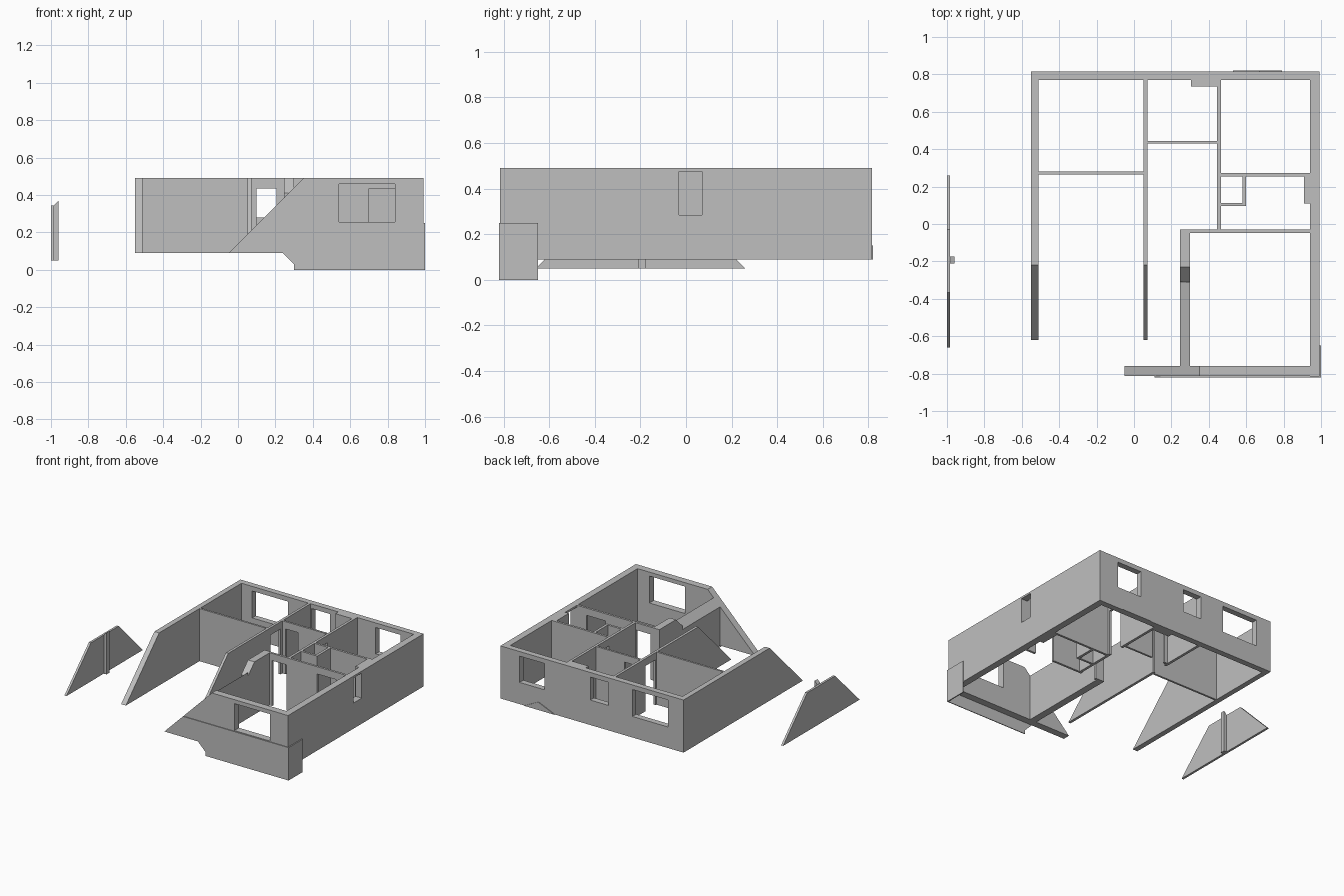
import bpy, bmesh
from mathutils import Vector

cube = bpy.data.objects.get("Cube")
if cube:
    bpy.data.objects.remove(cube, do_unlink=True)

# One plaster material for the whole shell
grey = bpy.data.materials.new("plaster_grey")
grey.use_nodes = True
COLOUR = (0.52, 0.52, 0.52, 1)
grey.diffuse_color = COLOUR
grey.node_tree.nodes["Principled BSDF"].inputs["Base Color"].default_value = COLOUR

FLOOR, TOP, DOOR_TOP = 0.09, 0.49, 0.435


def prism(name, profile, axis, start, end):
    """Extrude a 2D profile along an axis: x takes (y, z), y takes (x, z)."""
    place = {"x": lambda a, b: Vector((start, a, b)),
             "y": lambda a, b: Vector((a, start, b))}[axis]
    bm = bmesh.new()
    face = bm.faces.new([bm.verts.new(place(a, b)) for a, b in profile])
    out = bmesh.ops.extrude_face_region(bm, geom=[face])
    step = place(0, 0) * 0
    step[0 if axis == "x" else 1] = end - start
    bmesh.ops.translate(bm, vec=step,
                        verts=[v for v in out["geom"] if isinstance(v, bmesh.types.BMVert)])
    bmesh.ops.recalc_face_normals(bm, faces=bm.faces)
    mesh = bpy.data.meshes.new(name)
    bm.to_mesh(mesh)
    bm.free()
    mesh.materials.append(grey)
    obj = bpy.data.objects.new(name, mesh)
    bpy.context.collection.objects.link(obj)
    return obj


def block(name, x0, x1, y0, y1, z0=FLOOR, z1=TOP):
    return prism(name, [(x0, z0), (x1, z0), (x1, z1), (x0, z1)], "y", y0, y1)


def cut(wall, *opening):
    """Cut one rectangular opening through a wall."""
    cutter = block("opening_cutter", *opening)
    cutter.hide_render = True
    mod = wall.modifiers.new("opening", "BOOLEAN")
    mod.operation, mod.solver, mod.object = "DIFFERENCE", "EXACT", cutter
    with bpy.context.temp_override(object=wall, active_object=wall):
        bpy.ops.object.modifier_apply(modifier=mod.name)
    bpy.data.objects.remove(cutter, do_unlink=True)


# Back wall with three windows
back = block("back_wall", -0.55, 0.992, 0.77, 0.815)
for x0, x1, sill in ((-0.42, -0.12, 0.25), (0.08, 0.235, 0.28), (0.62, 0.83, 0.255)):
    cut(back, x0, x1, 0.7, 0.9, sill, 0.455)

# Side wall with a narrow window
side = block("left_side_wall", 0.94, 0.992, -0.815, 0.77)
cut(side, 0.9, 1.1, -0.03, 0.07, 0.285, 0.475)

# Gable wall at the front, cut off along the roof pitch
front = prism("front_wall", [(-0.05, FLOOR), (0.94, FLOOR), (0.94, TOP), (0.35, TOP)],
              "y", -0.814, -0.76)
cut(front, 0.54, 0.84, -0.9, -0.7, 0.255, 0.46)

# Walls that fall to the floor along the front roof pitch
pitched = [(-0.62, FLOOR), (0.77, FLOOR), (0.77, TOP), (-0.22, TOP)]
prism("right_side_wall", pitched, "x", -0.55, -0.51)
hall = prism("hall_wall", pitched, "x", 0.052, 0.072)
cut(hall, 0, 0.1, 0.29, 0.41, 0.05, DOOR_TOP)

# Knee wall between the hall and the front room, following both roof pitches
prism("knee_wall_front", [(0.245, FLOOR), (0.3, FLOOR), (0.3, 0.44), (0.245, 0.385)],
      "y", -0.76, -0.31)
prism("knee_wall_back", [(-0.31, FLOOR), (-0.03, FLOOR), (-0.03, TOP), (-0.23, TOP), (-0.31, 0.41)],
      "x", 0.245, 0.3)

# Inner partitions
block("bedroom_partition", -0.51, 0.052, 0.265, 0.28)
store = block("store_partition", 0.072, 0.445, 0.43, 0.445)
cut(store, 0.1, 0.206, 0.4, 0.5, 0.05, DOOR_TOP)
spine = block("spine_partition", 0.445, 0.465, -0.03, 0.77)
cut(spine, 0.4, 0.5, 0.29, 0.41, 0.05, DOOR_TOP)
block("bath_back_partition", 0.465, 0.94, 0.255, 0.272)
room = block("front_room_partition", 0.3, 0.94, -0.047, -0.03)
for x0, x1 in ((0.32, 0.44), (0.7, 0.86)):
    cut(room, x0, x1, -0.1, 0, 0.05, DOOR_TOP)

# Service shafts
block("shaft_front", 0.465, 0.6, 0.095, 0.112)
block("shaft_side", 0.58, 0.6, 0.112, 0.255)
block("chimney_breast", 0.305, 0.445, 0.735, 0.77)
block("pipe_casing", 0.91, 0.94, 0.11, 0.255)

# Thin plinth panels on the outside
prism("front_plinth", [(0.11, 0.25), (0.24, FLOOR), (0.3, 0.03), (0.3, 0), (0.992, 0), (0.992, 0.25)],
      "y", -0.82, -0.814)
block("side_plinth", 0.992, 1.0, -0.82, -0.65, 0, 0.25)
prism("back_plinth", [(0.53, FLOOR), (0.79, FLOOR), (0.67, 0.15)], "y", 0.815, 0.82)

# Free-standing dormer cheek with its rib
prism("detached_cheek", [(-0.66, 0.05), (0.26, 0.05), (-0.03, 0.343), (-0.365, 0.343)],
      "x", -1.0, -0.983)
prism("cheek_rib", [(-0.983, 0.05), (-0.96, 0.05), (-0.96, 0.368), (-0.983, 0.345)],
      "y", -0.21, -0.175)
